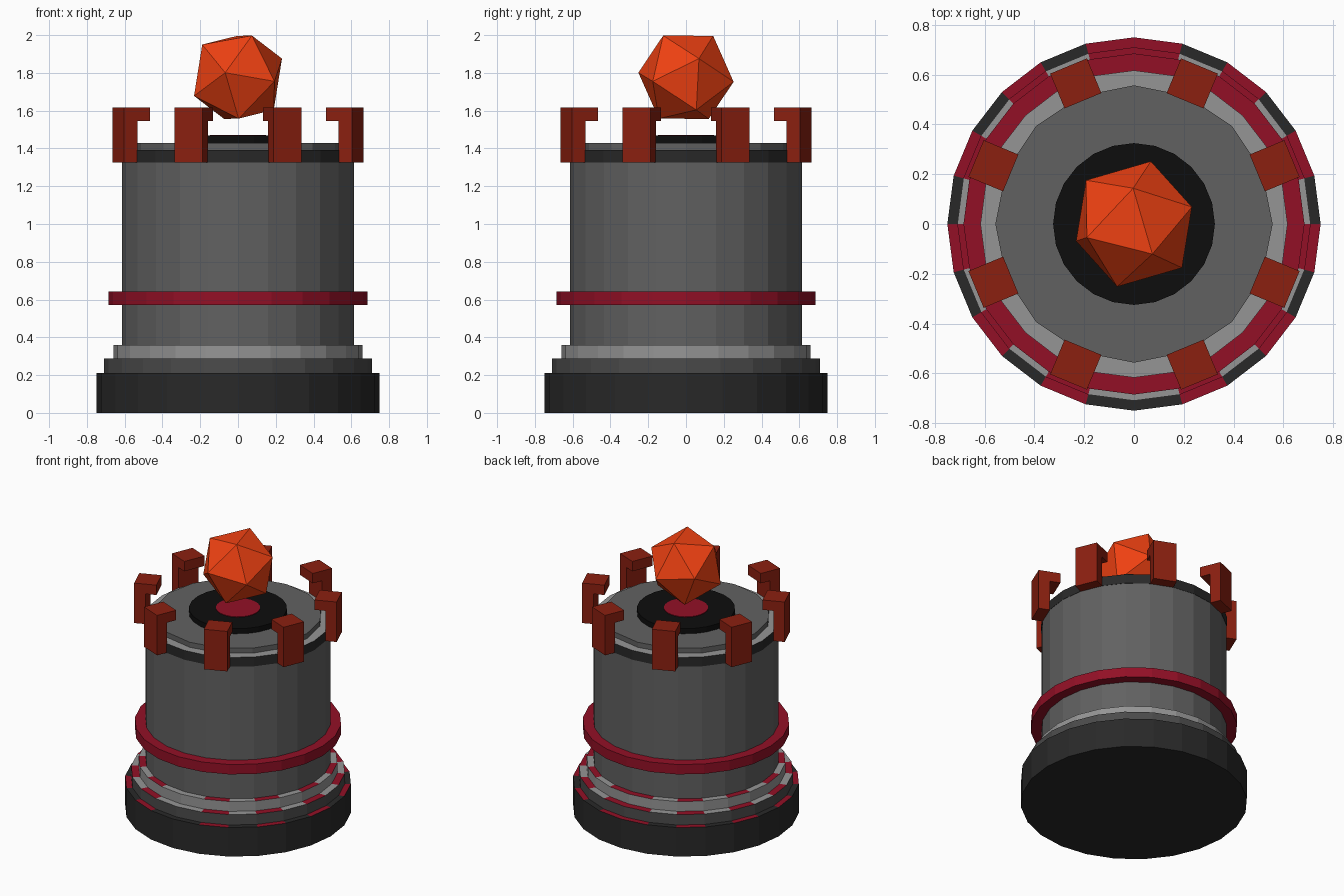
import bpy, bmesh
from math import cos, sin, pi, radians
from mathutils import Matrix, Vector

if "Cube" in bpy.data.objects:
    bpy.data.objects.remove(bpy.data.objects["Cube"])


def material(name, r, g, b):
    m = bpy.data.materials.new(name)
    m.diffuse_color = (r, g, b, 1)
    m.use_nodes = True
    m.node_tree.nodes["Principled BSDF"].inputs["Base Color"].default_value = m.diffuse_color
    return m


DARK = material("dark_metal", 0.022, 0.022, 0.022)
MID = material("mid_metal", 0.07, 0.07, 0.07)
BODY = material("body_metal", 0.12, 0.12, 0.12)
LIGHT = material("light_metal", 0.3, 0.3, 0.3)
BLACK = material("black", 0.004, 0.004, 0.004)
RED = material("crimson", 0.29, 0.005, 0.019)
RUST = material("rust", 0.26, 0.014, 0.005)
ORANGE = material("orange", 0.87, 0.053, 0.006)


def finish(name, bm, mats):
    bmesh.ops.recalc_face_normals(bm, faces=bm.faces)
    me = bpy.data.meshes.new(name)
    bm.to_mesh(me)
    bm.free()
    for m in mats:
        me.materials.append(m)
    ob = bpy.data.objects.new(name, me)
    bpy.context.collection.objects.link(ob)
    return ob


def tier(name, r, z0, z1, side, top=None, sides=24, lip=None, trim=None):
    """Faceted drum; lip splits the cap into a rim ring with alternating trim panels."""
    bm = bmesh.new()

    def ring(radius, z):
        return [bm.verts.new((radius * cos(2 * pi * i / sides),
                              radius * sin(2 * pi * i / sides), z)) for i in range(sides)]

    low, high = ring(r, z0), ring(r, z1)
    inner = ring(lip, z1) if lip else high
    bm.faces.new(low)
    bm.faces.new(inner).material_index = 1
    for i in range(sides):
        j = (i + 1) % sides
        bm.faces.new((low[i], low[j], high[j], high[i]))
        if lip:
            f = bm.faces.new((high[i], high[j], inner[j], inner[i]))
            right = i < sides / 4 or i >= sides * 3 / 4
            f.material_index = 2 if i % 2 == right else 1
    return finish(name, bm, [side, top or side, trim or top or side])


# Stepped foot with alternating trim panels on each ledge
tier("base_plinth", 0.75, 0, 0.212, DARK, lip=0.68, trim=RED)
tier("base_step", 0.71, 0.212, 0.288, MID, LIGHT, lip=0.64, trim=RED)
tier("base_collar", 0.66, 0.288, 0.36, LIGHT, lip=0.60, trim=RED)

# Main drum, glowing band and top plates
tier("drum", 0.615, 0.36, 1.325, BODY)
tier("band", 0.685, 0.57, 0.642, RED)
tier("drum_rim", 0.617, 1.325, 1.393, DARK, LIGHT)
tier("top_plate", 0.557, 1.393, 1.43, BODY, sides=16)
tier("emitter_ring", 0.325, 1.43, 1.468, BLACK)
tier("emitter_core", 0.147, 1.43, 1.472, RED)


# Eight hooked claws: an L profile extruded sideways, spun around the rim
PROFILE = [(0.61, 1.325), (0.687, 1.325), (0.687, 1.617),
           (0.536, 1.617), (0.536, 1.545), (0.61, 1.545)]
for k in range(8):
    bm = bmesh.new()
    face = bm.faces.new([bm.verts.new((x, -0.08, z)) for x, z in PROFILE])
    ext = bmesh.ops.extrude_face_region(bm, geom=[face])["geom"]
    bmesh.ops.translate(bm, vec=(0, 0.16, 0),
                        verts=[v for v in ext if isinstance(v, bmesh.types.BMVert)])
    bmesh.ops.rotate(bm, verts=bm.verts, cent=(0, 0, 0),
                     matrix=Matrix.Rotation(radians(22.5 + 45 * k), 3, 'Z'))
    finish(f"claw_{k + 1}", bm, [RUST])

# Floating crystal, tilted so two of its corners point along the given directions
zax = Vector((0.074, -0.121, 0.221)).normalized()
yax = zax.cross(Vector((0.232, 0.068, 0.099))).normalized()
xax = yax.cross(zax)
bm = bmesh.new()
bmesh.ops.create_icosphere(bm, subdivisions=1, radius=0.262)
bmesh.ops.transform(bm, verts=bm.verts,
                    matrix=Matrix((xax, yax, zax)).transposed().to_4x4())
bmesh.ops.translate(bm, verts=bm.verts, vec=(0, 0, 1.777))
finish("crystal", bm, [ORANGE])
